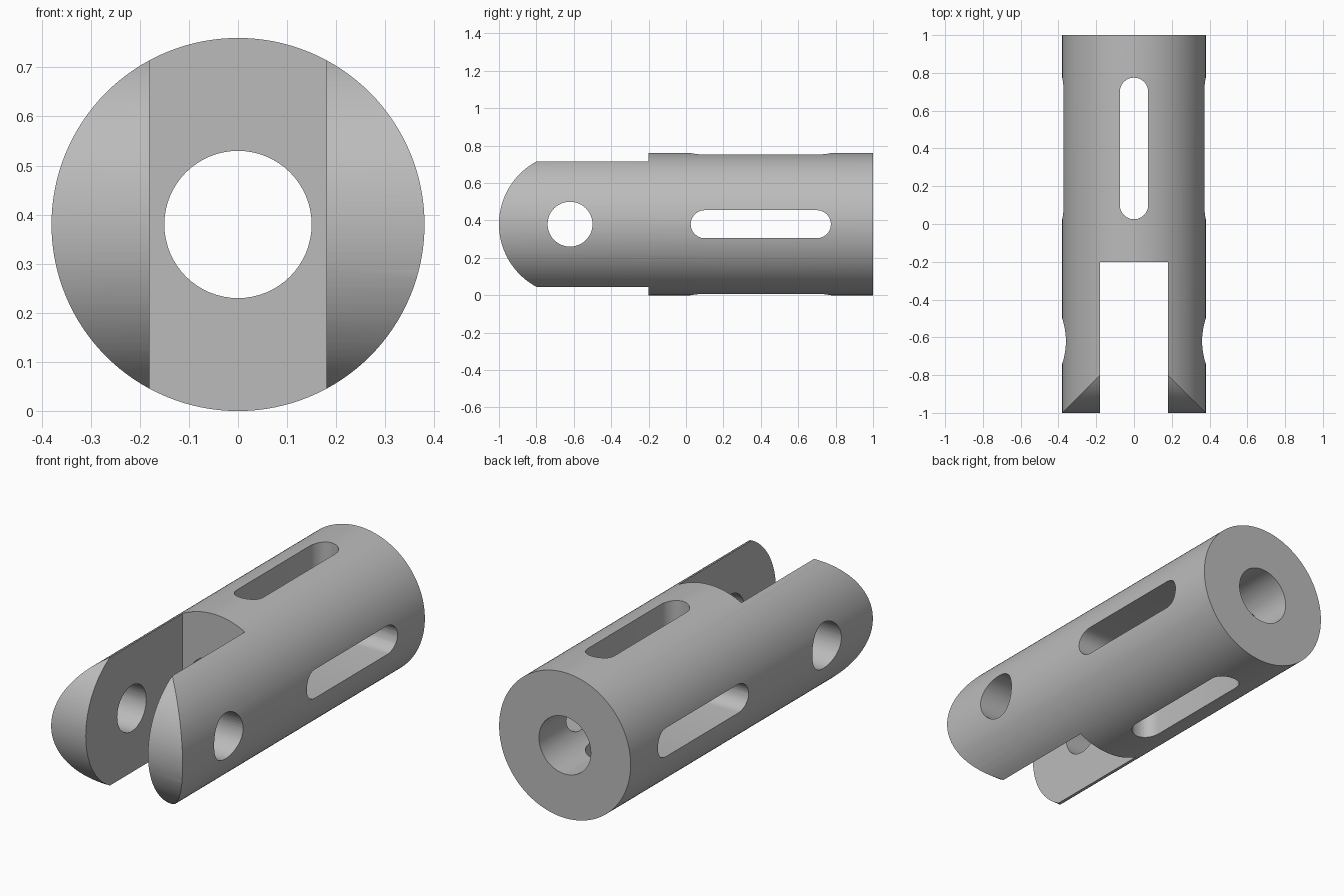
import bpy, bmesh, math
from mathutils import Matrix, Vector

if "Cube" in bpy.data.objects:
    bpy.data.objects.remove(bpy.data.objects["Cube"], do_unlink=True)

R = 0.38            # outer radius, also the height of the axis
PIVOT_Y = -0.62     # centre of the fork's cross hole

steel = bpy.data.materials.new("grey steel")
steel.use_nodes = True
grey = (0.5, 0.5, 0.5, 1)
steel.diffuse_color = grey
steel.node_tree.nodes["Principled BSDF"].inputs["Base Color"].default_value = grey


def capsule(start, end, radius, segments):
    """Outline in (y, offset) of two half circles joined by straight sides."""
    half = [math.pi * i / segments for i in range(segments + 1)]
    pts = [(end + radius * math.sin(a), -radius * math.cos(a)) for a in half]
    pts += [(start - radius * math.sin(a), radius * math.cos(a)) for a in half]
    return pts


def prism(name, outline, along, depth=1):
    """Extrude a (y, offset) outline through the axis, along x or z."""
    bm = bmesh.new()
    verts = []
    for y, o in outline:
        verts.append(bm.verts.new((-depth, y, R + o) if along == "x" else (o, y, R - depth)))
    bmesh.ops.remove_doubles(bm, verts=bm.verts, dist=1e-5)
    face = bm.faces.new([v for v in verts if v.is_valid])
    out = bmesh.ops.extrude_face_region(bm, geom=[face])
    step = Vector((2 * depth, 0, 0)) if along == "x" else Vector((0, 0, 2 * depth))
    bmesh.ops.translate(bm, vec=step, verts=[g for g in out["geom"] if isinstance(g, bmesh.types.BMVert)])
    return finish(name, bm)


def rod(name, radius, y0, y1, segments):
    """Cylinder lying along y on the main axis."""
    bm = bmesh.new()
    place = Matrix.Translation((0, (y0 + y1) / 2, R)) @ Matrix.Rotation(math.pi / 2, 4, "X")
    bmesh.ops.create_cone(bm, cap_ends=True, segments=segments, radius1=radius,
                          radius2=radius, depth=y1 - y0, matrix=place)
    return finish(name, bm)


def finish(name, bm):
    bmesh.ops.recalc_face_normals(bm, faces=bm.faces)
    mesh = bpy.data.meshes.new(name)
    bm.to_mesh(mesh)
    bm.free()
    mesh.materials.append(steel)
    obj = bpy.data.objects.new(name, mesh)
    bpy.context.collection.objects.link(obj)
    return obj


# Round body, with the fork end rounded off about the pivot
body = rod("clevis_body", R, -1, 1, 128)
tools = [(prism("rounded_end_form", capsule(PIVOT_Y, 2, R, 64), "x"), "INTERSECT")]

# Gap between the fork arms
gap = [(-2, -0.18), (-0.2, -0.18), (-0.2, 0.18), (-2, 0.18)]
tools.append((prism("fork_gap_cutter", gap, "z"), "DIFFERENCE"))

# Lengthwise bore and the pin hole across the fork
tools.append((rod("bore_cutter", 0.15, -0.5, 1.5, 64), "DIFFERENCE"))
tools.append((prism("pin_hole_cutter", capsule(PIVOT_Y, PIVOT_Y, 0.12, 24), "x"), "DIFFERENCE"))

# Long slots through the sides, and through the top and bottom
for axis in "xz":
    tools.append((prism("slot_cutter_" + axis, capsule(0.1, 0.7, 0.075, 12), axis), "DIFFERENCE"))

for tool, operation in tools:
    tool.hide_render = True
    mod = body.modifiers.new(tool.name, "BOOLEAN")
    mod.operation = operation
    mod.solver = "EXACT"
    mod.object = tool

# Bake the cuts and drop the cutters
bpy.context.view_layer.update()
graph = bpy.context.evaluated_depsgraph_get()
result = bpy.data.meshes.new_from_object(body.evaluated_get(graph))
body.modifiers.clear()
body.data = result
result.name = "clevis_body"
result.materials.clear()
result.materials.append(steel)
for poly in result.polygons:
    poly.material_index = 0
for tool, _ in tools:
    bpy.data.objects.remove(tool, do_unlink=True)

bpy.ops.object.select_all(action="DESELECT")
body.select_set(True)
bpy.context.view_layer.objects.active = body
bpy.ops.object.shade_smooth_by_angle(angle=math.radians(30))
